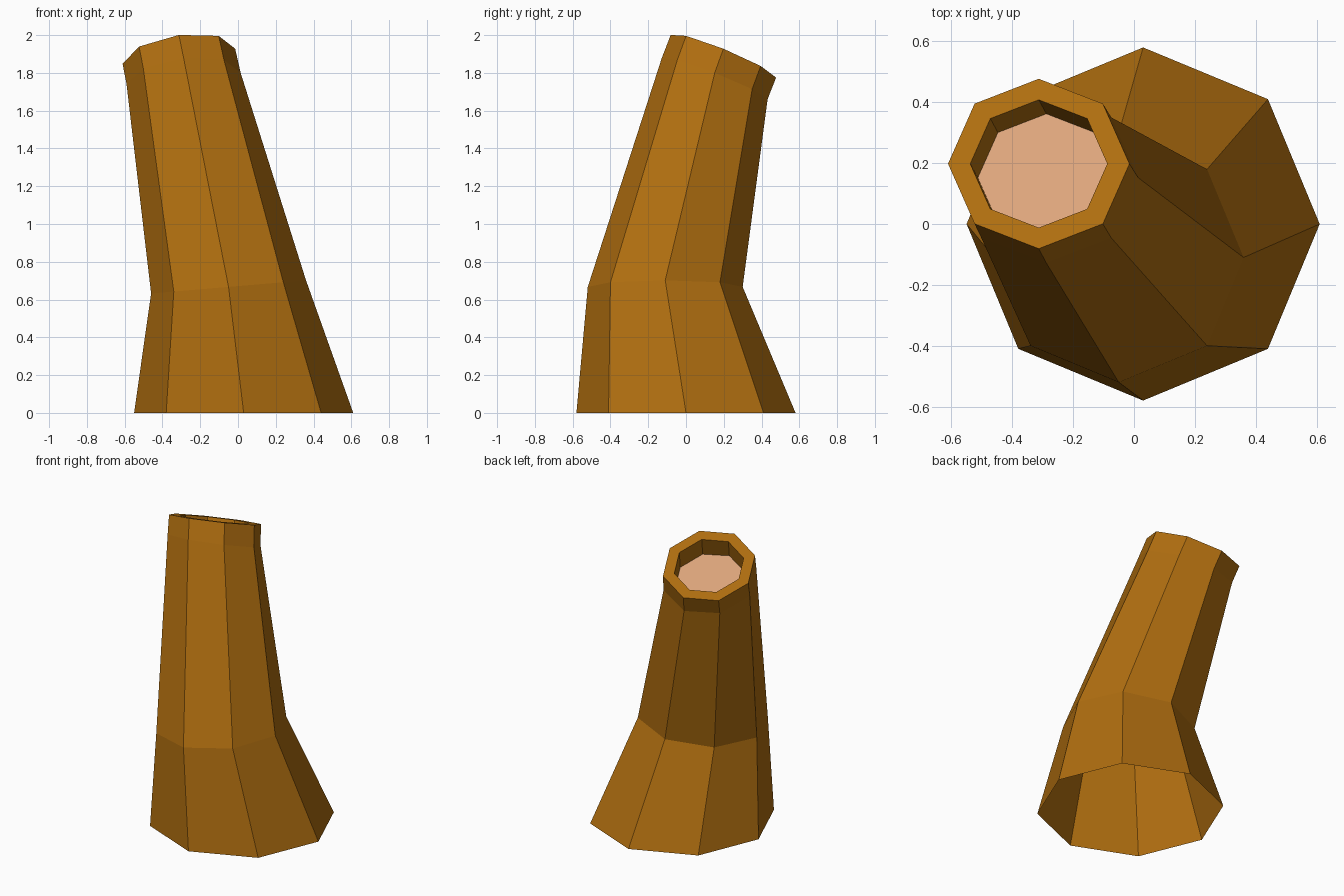
import bpy, bmesh, math
from mathutils import Vector

cube = bpy.data.objects.get("Cube")
if cube:
    bpy.data.objects.remove(cube, do_unlink=True)

SIDES = 8


def material(name, color):
    m = bpy.data.materials.new(name)
    m.use_nodes = True
    m.diffuse_color = (*color, 1)
    m.node_tree.nodes["Principled BSDF"].inputs["Base Color"].default_value = (*color, 1)
    return m


def ring(bm, center, rx, ry, slope_x=0.0, slope_y=0.0):
    """Octagon lying in a plane tilted by the two slopes."""
    verts = []
    for i in range(SIDES):
        a = math.tau * i / SIDES
        dx, dy = rx * math.cos(a), ry * math.sin(a)
        verts.append(bm.verts.new(Vector(center) + Vector((dx, dy, slope_x * dx + slope_y * dy))))
    return verts


def bridge(bm, lower, upper):
    for i in range(SIDES):
        j = (i + 1) % SIDES
        bm.faces.new((lower[i], lower[j], upper[j], upper[i]))


def finish(bm, name, mat):
    mesh = bpy.data.meshes.new(name)
    bm.to_mesh(mesh)
    bm.free()
    mesh.materials.append(mat)
    obj = bpy.data.objects.new(name, mesh)
    bpy.context.collection.objects.link(obj)
    return obj


brown = material("orange brown", (0.434, 0.156, 0.005))
tan = material("pale tan", (0.73, 0.381, 0.202))

# Bent outer wall, open at the bottom, with rim and recess at the tip
neck = (-0.288, 0.152, 1.77)
tip = (-0.313, 0.198, 1.888)
bm = bmesh.new()
rings = [
    ring(bm, (0.03, 0, 0), 0.58, 0.58),
    ring(bm, (-0.05, -0.11, 0.667), 0.41, 0.41, 0.085),
    ring(bm, neck, 0.302, 0.28, 0.10, -0.39),
    ring(bm, tip, 0.298, 0.279, 0.134, -0.404),
    ring(bm, tip, 0.225, 0.21, 0.134, -0.404),
    ring(bm, neck, 0.225, 0.21, 0.10, -0.39),
]
for lower, upper in zip(rings, rings[1:]):
    bridge(bm, lower, upper)
finish(bm, "bent_trunk", brown)

# Pale floor of the recess
bm = bmesh.new()
bm.faces.new(ring(bm, neck, 0.225, 0.21, 0.10, -0.39))
finish(bm, "cut_end", tan)
